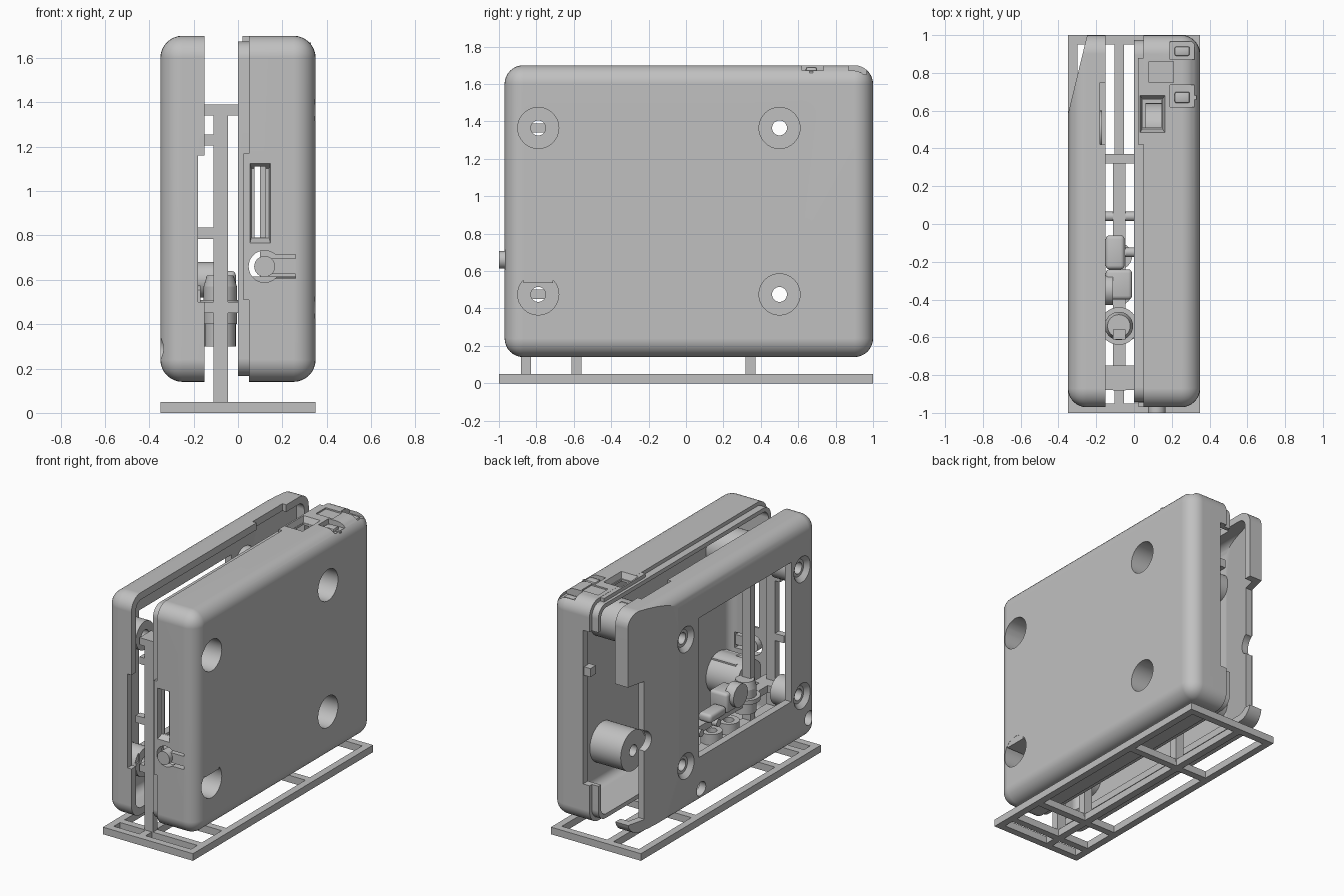
import bpy, bmesh, math
from mathutils import Matrix, Vector

if "Cube" in bpy.data.objects:
    bpy.data.objects.remove(bpy.data.objects["Cube"], do_unlink=True)

grey = bpy.data.materials.new("plain grey")
grey.use_nodes = True
COLOUR = (0.53, 0.53, 0.53, 1)
grey.diffuse_color = COLOUR
grey.node_tree.nodes["Principled BSDF"].inputs["Base Color"].default_value = COLOUR


def finish(bm, name):
    bmesh.ops.recalc_face_normals(bm, faces=bm.faces)
    mesh = bpy.data.meshes.new(name)
    bm.to_mesh(mesh)
    bm.free()
    mesh.materials.append(grey)
    ob = bpy.data.objects.new(name, mesh)
    bpy.context.collection.objects.link(ob)
    return ob


def box(name, x, y, z, bevel=0, segments=8, taper=None):
    """Box from three ranges; taper = (axis, side, factor) narrows one end."""
    bm = bmesh.new()
    bmesh.ops.create_cube(bm, size=1)
    for v in bm.verts:
        if taper and v.co[taper[0]] * taper[1] > 0:
            for a in range(3):
                if a != taper[0]:
                    v.co[a] *= taper[2]
        for a, (lo, hi) in enumerate((x, y, z)):
            v.co[a] = (lo + hi) / 2 + v.co[a] * (hi - lo)
    if bevel:
        bmesh.ops.bevel(bm, geom=bm.edges[:], offset=bevel, segments=segments,
                        profile=0.5, affect='EDGES')
    return finish(bm, name)


def rod(name, start, end, r1, r2=None, sides=32):
    a, b = Vector(start), Vector(end)
    bm = bmesh.new()
    turn = (b - a).to_track_quat('Z', 'Y').to_matrix().to_4x4()
    bmesh.ops.create_cone(bm, cap_ends=True, segments=sides, radius1=r1,
                          radius2=r1 if r2 is None else r2, depth=(b - a).length,
                          matrix=Matrix.Translation((a + b) / 2) @ turn)
    return finish(bm, name)


def combine(ob, operation, *others):
    """Apply booleans one after another and drop the helpers."""
    for other in others:
        other.hide_render = True
        mod = ob.modifiers.new("cut", 'BOOLEAN')
        mod.object, mod.operation, mod.solver = other, operation, 'EXACT'
        bpy.context.view_layer.update()
        deps = bpy.context.evaluated_depsgraph_get()
        mesh = bpy.data.meshes.new_from_object(ob.evaluated_get(deps))
        ob.modifiers.clear()
        ob.data = mesh
        bpy.data.objects.remove(other, do_unlink=True)


def slope(ob, shift):
    """Slice off the outer back corner of the left-hand cover."""
    bm = bmesh.new()
    bm.from_mesh(ob.data)
    cut = bmesh.ops.bisect_plane(bm, geom=bm.verts[:] + bm.edges[:] + bm.faces[:],
                                 plane_co=(-0.35 + shift, 0.58, 0),
                                 plane_no=(-0.37, 0.09, 0), clear_outer=True)
    edges = [e for e in cut["geom_cut"] if isinstance(e, bmesh.types.BMEdge)]
    bmesh.ops.edgeloop_fill(bm, edges=edges)
    bmesh.ops.recalc_face_normals(bm, faces=bm.faces)
    bm.to_mesh(ob.data)
    bm.free()


def case(name, x, inset=0, bevel=0.1):
    return box(name, x, (-0.97 + inset, 1 - inset), (0.14 + inset, 1.7 - inset), bevel)


ALL = (-2, 2)
SCREWS = [(y, z) for y in (-0.79, 0.5) for z in (0.475, 1.365)]

# Deep half of the case with its stepped lip
deep = case("deep_half", (-0.25, 0.35))
combine(deep, 'DIFFERENCE', box("c", (-2, 0.05), ALL, ALL))
lip = case("lip", (-0.25, 0.3), 0.026, 0.08)
combine(lip, 'DIFFERENCE', box("c", (-2, 0), ALL, ALL))
combine(deep, 'UNION', lip,
        box("front_rim", (0.025, 0.08), (-0.969, -0.9), (0.51, 1.17)),
        box("top_rim", (0.02, 0.08), (0.42, 0.88), (1.62, 1.699)))
combine(deep, 'DIFFERENCE', case("c", (-0.25, 0.3), 0.055, 0.06))

# Screw bosses with deep counterbores
for y, z in SCREWS:
    combine(deep, 'UNION', rod("boss", (0.06, y, z), (0.32, y, z), 0.14))
for y, z in SCREWS:
    combine(deep, 'DIFFERENCE', rod("c", (0.11, y, z), (0.5, y, z), 0.11),
            rod("c", (-0.2, y, z), (0.5, y, z), 0.04))
combine(deep, 'UNION', box("flat", (0.11, 0.349), (-0.87, -0.71), (0.535, 0.6)))

# Back opening, card slot, top port and button cut-outs
combine(deep, 'DIFFERENCE',
        box("c", (-0.5, 0.1), (0.88, 1.2), (0.42, 1.5)),
        box("c", (0.075, 0.125), (-1.1, -0.8), (0.79, 1.11)),
        box("c", (0.05, 0.15), (-1, -0.93), (0.75, 1.14), taper=(1, 1, 0.8)),
        box("c", (0.045, 0.145), (0.51, 0.66), (1.5, 1.8)),
        box("c", (0.025, 0.17), (0.475, 0.69), (1.66, 1.72), taper=(2, -1, 0.75)),
        box("c", (0.08, 0.21), (0.75, 0.86), (1.69, 1.75)),
        box("c", (0.19, 0.32), (0.62, 0.735), (1.665, 1.8)),
        box("c", (0.19, 0.32), (0.87, 0.965), (1.65, 1.8)),
        rod("c", (0.12, -1.1, 0.66), (0.12, -0.8, 0.66), 0.072),
        box("c", (0.12, 0.26), (-1.1, -0.85), (0.605, 0.715)))
box("end_tab", (0.05, 0.13), (0.93, 0.99), (1.18, 1.24))
for y0, y1, top in ((0.64, 0.7, 1.69), (0.89, 0.94, 1.665)):
    box("top_button", (0.215, 0.295), (y0, y1), (1.63, top), 0.01, 2)
    box("top_button_arm", (0.18, 0.33), (y0 + 0.02, y1 - 0.02), (1.63, top - 0.02))

# Front push button on a springy arm
rod("push_button", (0.12, -0.9, 0.66), (0.12, -1, 0.66), 0.047)
box("push_button_arm", (0.12, 0.27), (-0.965, -0.92), (0.625, 0.695))

# Shallow half of the case with a sloped back corner
shallow = case("shallow_half", (-0.35, 0.3))
slope(shallow, 0)
hollow = case("c", (-0.3, 0.4), 0.05, 0.06)
slope(hollow, 0.05)
combine(shallow, 'DIFFERENCE', box("c", (-0.15, 2), ALL, ALL), hollow)
for y, z in SCREWS:
    combine(shallow, 'UNION', rod("boss", (-0.31, y, z), (-0.17, y, z), 0.1))
for y, z in SCREWS:
    combine(shallow, 'DIFFERENCE', rod("c", (-0.4, y, z), (0, y, z), 0.04),
            rod("c", (-0.36, y, z), (-0.32, y, z), 0.1, 0.06))
combine(shallow, 'DIFFERENCE',
        box("window", (-0.5, 0), (-0.67, 0.355), (0.48, 1.46)),
        box("c", (-0.18, 0), (-1.1, -0.85), (0.5, 1.16)),
        box("c", (-0.18, 0), (0.42, 0.75), (1.6, 1.8)),
        box("c", (-0.28, 0), (0.86, 1.2), (0.22, 1.19)),
        rod("c", (-0.5, 0.88, 0.77), (0, 0.88, 0.77), 0.075),
        rod("c", (-0.5, 0.33, 0.25), (-0.25, 0.33, 0.25), 0.05),
        rod("c", (-0.5, -0.87, 0.29), (-0.25, -0.87, 0.29), 0.05))

# Flat base frame
POSTS = (-0.855, -0.585, 0.345)
for x in (-0.325, -0.0775, 0.325):
    box("base_rail", (x - 0.025, x + 0.025), (-1, 1), (0, 0.05))
for y in (-0.975, *POSTS, 0.975):
    box("base_crossbar", (-0.35, 0.35), (y - 0.025, y + 0.025), (0, 0.05))

# Upright carrier frame between the halves
BAR = (-0.11, -0.045)
for y in POSTS:
    box("carrier_post", BAR, (y - 0.026, y + 0.026), (0.03, 1.39))
for z in (0.3, 0.475):
    box("carrier_rail", BAR, (-0.88, 0.37), (z - 0.025, z + 0.025))
for z in (0.475, 1.365):
    box("corner_branch", (-0.15, 0), (-0.88, -0.75), (z - 0.025, z + 0.025))
    box("back_branch", (-0.15, 0), (0.32, 0.37), (z - 0.025, z + 0.025))
for z, x in ((1.23, -0.15), (0.81, -0.18)):
    box("side_branch", (x, -0.08), (-0.88, -0.83), (z - 0.025, z + 0.025))

# Small loose parts held on the carrier
for y in (-0.17, -0.36):
    ring = rod("ring_part", (-0.08, y, 0.3), (-0.08, y, 0.4), 0.07)
    combine(ring, 'DIFFERENCE', rod("c", (-0.08, y, 0.33), (-0.08, y, 0.5), 0.035))
for y in (0.04, -0.15):
    rod("peg", (-0.15, y, 0.475), (0, y, 0.475), 0.025)
rod("cap_collar", (-0.08, -0.54, 0.48), (-0.08, -0.54, 0.51), 0.1)
rod("cap_body", (-0.08, -0.54, 0.4), (-0.08, -0.54, 0.57), 0.075)
rod("cap_top", (-0.08, -0.54, 0.57), (-0.08, -0.54, 0.62), 0.075, 0.06)
box("rocker", (-0.15, -0.01), (-0.4, -0.24), (0.5, 0.64), 0.02, 3)
box("rocker_arm", (-0.15, -0.05), (-0.24, -0.06), (0.5, 0.56), 0.02, 3)
rod("side_button", (-0.18, -0.35, 0.6), (-0.11, -0.35, 0.6), 0.08)

# Smooth shading with crisp edges
for ob in bpy.context.scene.objects:
    ob.select_set(ob.type == 'MESH')
    if ob.type == 'MESH':
        bpy.context.view_layer.objects.active = ob
bpy.ops.object.shade_smooth_by_angle(angle=math.radians(30))
for ob in (deep, shallow):
    ob.modifiers.new("even_shading", 'WEIGHTED_NORMAL').keep_sharp = True
